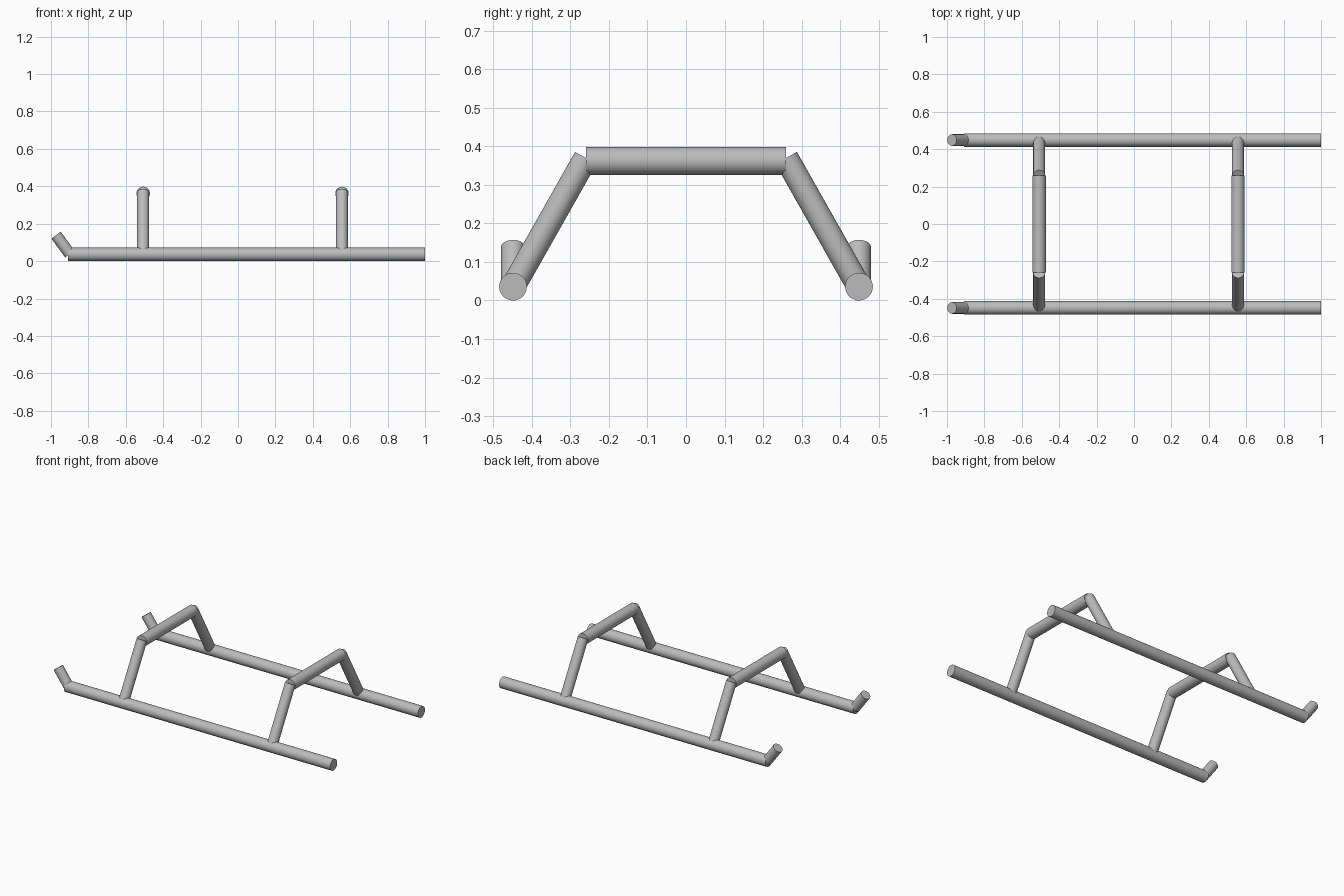
import bpy, math
from mathutils import Vector

if "Cube" in bpy.data.objects:
    bpy.data.objects.remove(bpy.data.objects["Cube"])

grey = bpy.data.materials.new("grey metal")
grey.diffuse_color = (0.5, 0.5, 0.5, 1)
grey.use_nodes = True
grey.node_tree.nodes["Principled BSDF"].inputs["Base Color"].default_value = grey.diffuse_color


def tube(name, start, end, radius):
    """Capped round tube between two points."""
    a, b = Vector(start), Vector(end)
    bpy.ops.mesh.primitive_cylinder_add(vertices=32, radius=radius,
                                        depth=(b - a).length, location=(a + b) / 2)
    ob = bpy.context.object
    ob.name = name
    ob.rotation_euler = (b - a).to_track_quat('Z', 'Y').to_euler()
    ob.data.materials.append(grey)
    bpy.ops.object.shade_smooth_by_angle(angle=math.radians(35))
    return ob


SKID_Y, SKID_Z, SKID_R = 0.449, 0.036, 0.036
BAR_Y, BAR_Z = 0.26, 0.362
STRUT_R = 0.032
FRAMES = {"left": -0.507, "right": 0.556}

for side, s in (("front", -1), ("back", 1)):
    # long ground runner with upturned tip
    tube(f"{side}_skid", (-0.908, s * SKID_Y, SKID_Z), (1.0, s * SKID_Y, SKID_Z), SKID_R)
    tube(f"{side}_skid_tip", (-0.899, s * SKID_Y, 0.038), (-0.973, s * SKID_Y, 0.139), 0.031)
    # sloping struts
    for end, x in FRAMES.items():
        tube(f"{side}_{end}_strut", (x, s * SKID_Y, SKID_Z), (x, s * BAR_Y, 0.37), STRUT_R)

# bars joining the strut tops
for end, x in FRAMES.items():
    tube(f"{end}_crossbar", (x, -BAR_Y, BAR_Z), (x, BAR_Y, BAR_Z), 0.036)
